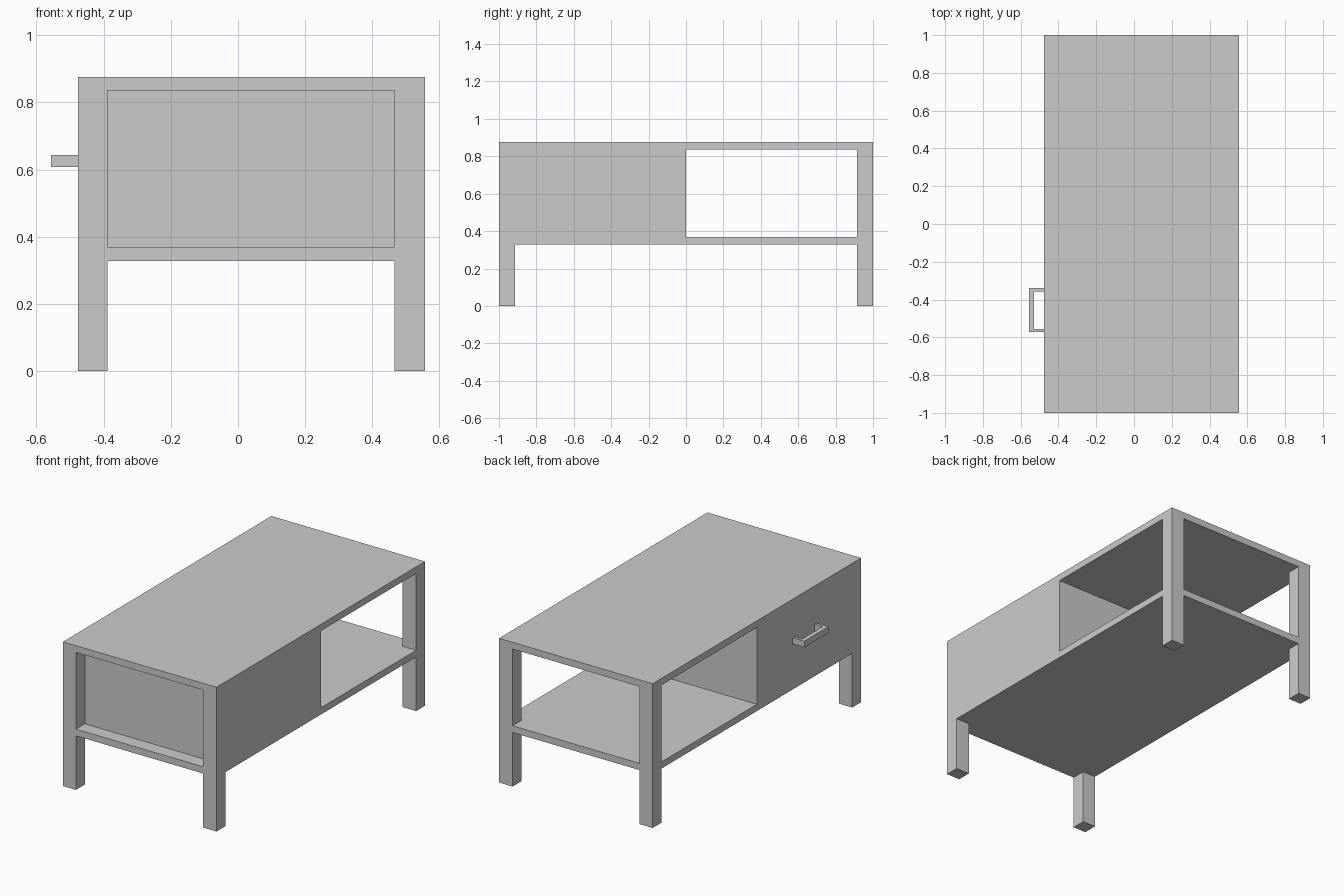
import bpy, bmesh

if "Cube" in bpy.data.objects:
    bpy.data.objects.remove(bpy.data.objects["Cube"])

# Key dimensions
X0, X1 = -0.476, 0.556        # outer sides
IX0, IX1 = -0.389, 0.465      # between the legs
IY = 0.915                    # inner face of legs
Z_TOP = 0.876
SHELF = (0.328, 0.369)
BAY_TOP = 0.835


def box(name, x, y, z):
    bm = bmesh.new()
    bmesh.ops.create_cube(bm, size=1)
    for v in bm.verts:
        v.co = [r[0] if c < 0 else r[1] for c, r in zip(v.co, (x, y, z))]
    return finish(name, bm)


def finish(name, bm):
    bmesh.ops.recalc_face_normals(bm, faces=bm.faces)
    mesh = bpy.data.meshes.new(name)
    bm.to_mesh(mesh)
    bm.free()
    obj = bpy.data.objects.new(name, mesh)
    bpy.context.collection.objects.link(obj)
    return obj


def cut(target, x, y, z):
    cutter = box("cutter", x, y, z)
    cutter.hide_render = True
    mod = target.modifiers.new("cut", 'BOOLEAN')
    mod.operation = 'DIFFERENCE'
    mod.solver = 'EXACT'
    mod.object = cutter
    bpy.context.view_layer.objects.active = target
    bpy.ops.object.modifier_apply(modifier=mod.name)
    bpy.data.objects.remove(cutter, do_unlink=True)


# Table body: top, shelf, legs and closed drawer block carved from one slab
body = box("table_body", (X0, X1), (-1, 1), (0, Z_TOP))
through_x, through_y = (-2, 2), (-2, 2)
# Space under the shelf, leaving four legs
cut(body, through_x, (-IY, IY), (-0.5, SHELF[0]))
cut(body, (IX0, IX1), through_y, (-0.5, SHELF[0]))
# Open bay at the back, through the sides and the back end
cut(body, through_x, (0, IY), (SHELF[1], BAY_TOP))
cut(body, (IX0, IX1), (0, 2), (SHELF[1], BAY_TOP))
# Recessed panel on the front end
cut(body, (IX0, IX1), (-2, -IY), (SHELF[1], BAY_TOP))

# Drawer handle: U-shaped outline extruded upwards
outline = [(X0, -0.572), (-0.557, -0.572), (-0.557, -0.34), (X0, -0.34),
           (X0, -0.357), (-0.53, -0.357), (-0.53, -0.555), (X0, -0.555)]
bm = bmesh.new()
face = bm.faces.new([bm.verts.new((x, y, 0.607)) for x, y in outline])
ext = bmesh.ops.extrude_face_region(bm, geom=[face])
top = [g for g in ext["geom"] if isinstance(g, bmesh.types.BMVert)]
bmesh.ops.translate(bm, verts=top, vec=(0, 0, 0.037))
finish("drawer_handle", bm)
